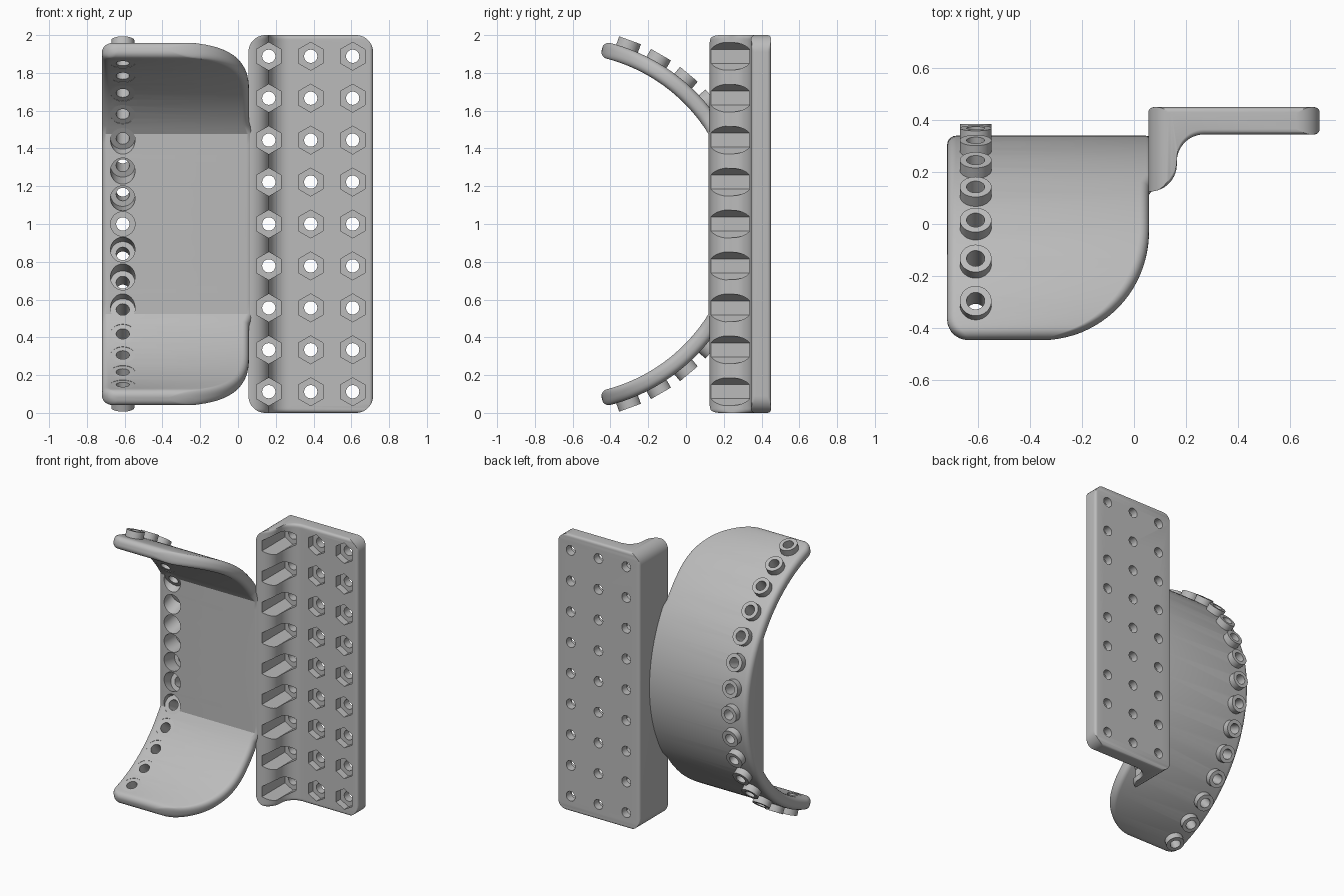
import bpy, bmesh
from math import sin, cos, pi, radians, sqrt, acos
from mathutils import Vector

if "Cube" in bpy.data.objects:
    bpy.data.objects.remove(bpy.data.objects["Cube"], do_unlink=True)

grey = bpy.data.materials.new("plain grey")
grey.use_nodes = True
grey.diffuse_color = (0.5, 0.5, 0.5, 1)
grey.node_tree.nodes["Principled BSDF"].inputs["Base Color"].default_value = (0.5, 0.5, 0.5, 1)


def loft(bm, rings):
    """Skin a list of equal-length closed rings and cap both ends."""
    rows = [[bm.verts.new(p) for p in ring] for ring in rings]
    n = len(rows[0])
    for a, b in zip(rows, rows[1:]):
        for i in range(n):
            j = (i + 1) % n
            bm.faces.new((a[i], a[j], b[j], b[i]))
    bm.faces.new(rows[0])
    bm.faces.new(rows[-1])


def prism(bm, origin, axis, start, end, radius, sides):
    """Straight prism along an axis that is square to x."""
    u = Vector((1, 0, 0))
    v = axis.cross(u)
    turn = [pi / 2 + 2 * pi * k / sides for k in range(sides)]
    loft(bm, [[origin + axis * d + (u * cos(t) + v * sin(t)) * radius for t in turn]
              for d in (start, end)])


def finish(name, bm):
    bmesh.ops.remove_doubles(bm, verts=bm.verts, dist=1e-5)
    bmesh.ops.recalc_face_normals(bm, faces=bm.faces)
    mesh = bpy.data.meshes.new(name)
    bm.to_mesh(mesh)
    bm.free()
    mesh.materials.append(grey)
    ob = bpy.data.objects.new(name, mesh)
    bpy.context.collection.objects.link(ob)
    return ob


def cut(ob, cutters):
    """Subtract the cutters, then shade smooth with sharp edges."""
    bpy.ops.object.select_all(action='DESELECT')
    ob.select_set(True)
    bpy.context.view_layer.objects.active = ob
    for c in cutters:
        mod = ob.modifiers.new("cut", 'BOOLEAN')
        mod.operation = 'DIFFERENCE'
        mod.solver = 'EXACT'
        mod.object = c
        bpy.ops.object.modifier_apply(modifier=mod.name)
    bpy.ops.object.shade_smooth_by_angle(angle=radians(28))


def rounding(s, r):
    """Inset of a quarter-round of radius r at distance s from the edge."""
    return r - sqrt(r * r - (r - s) ** 2) if s < r else 0.0


def arc(cx, cy, r, a0, a1, n):
    return [(cx + r * cos(radians(a0 + (a1 - a0) * k / n)),
             cy + r * sin(radians(a0 + (a1 - a0) * k / n))) for k in range(n + 1)]


# Curved guard: rounded section swept round an x-parallel axis, flat inner back
AXIS_Y, R_OUT, R_IN, FLAT_Y = -0.65, 0.99, 0.905, 0.12
X_LEFT, X_RIGHT, TIP = -0.72, 0.058, radians(77.5)
R_MID = (R_OUT + R_IN) / 2
flat = acos((FLAT_Y - AXIS_Y) / R_IN)


def guard_ring(t):
    a = abs(t)
    s = R_MID * (TIP - a)
    edge = rounding(s, 0.035)
    inner = R_IN if a > flat else (FLAT_Y - AXIS_Y) / cos(a)
    lo, hi = inner + edge, R_OUT - edge
    # outline seen from above: small corner on one side, wide sweep on the other
    depth = max(0.0, AXIS_Y + R_MID * cos(a) - (AXIS_Y + R_MID * cos(TIP)))
    x0 = X_LEFT + rounding(depth, 0.08)
    x1 = X_RIGHT - rounding(depth, 0.42) if a > flat + 1e-4 else 0.08
    f = min(0.035, (hi - lo) * 0.48)
    section = (arc(x1 - f, hi - f, f, 0, 90, 5) + arc(x0 + f, hi - f, f, 90, 180, 5)
               + arc(x0 + f, lo + f, f, 180, 270, 5) + arc(x1 - f, lo + f, f, 270, 360, 5))
    return [Vector((x, AXIS_Y + r * cos(t), 1 + r * sin(t))) for x, r in section]


half = [flat * k / 10 for k in range(1, 11)]
half += [flat + (TIP - flat) * (1 - (1 - k / 28) ** 2) for k in range(1, 29)]
bm = bmesh.new()
loft(bm, [guard_ring(t) for t in [-a for a in reversed(half)] + [0.0] + half])
guard = finish("curved_guard", bm)

# Bosses with their through holes and inner counterbores
boss_bm, hole_bm, bore_bm = bmesh.new(), bmesh.new(), bmesh.new()
pivot = Vector((-0.61, AXIS_Y, 1))
for k in range(-7, 8):
    t = radians(10 * k)
    axis = Vector((0, cos(t), sin(t)))
    prism(boss_bm, pivot, axis, 0.97, 1.035, 0.061, 40)
    prism(hole_bm, pivot, axis, 0.72, 1.1, 0.035, 32)
    prism(bore_bm, pivot, axis, 0.755, R_IN, 0.065, 40)
bosses = finish("guard_bosses", boss_bm)
guard_holes = finish("guard_hole_cutter", hole_bm)
guard_bores = finish("guard_bore_cutter", bore_bm)
cut(guard, [guard_bores, guard_holes])
cut(bosses, [guard_holes])

# Mounting plate: lobed profile stacked in z with rounded corners and rims
LEFT, RIGHT, BACK, FRONT, LOBE = 0.055, 0.715, 0.45, 0.345, 0.105
profile = (arc(LEFT + 0.02, BACK - 0.02, 0.02, 180, 90, 5)
           + arc(RIGHT - 0.02, BACK - 0.02, 0.02, 90, 0, 5)
           + arc(RIGHT - 0.02, FRONT + 0.02, 0.02, 0, -90, 5)
           + arc(0.27, 0.24, LOBE, 90, 180, 12)
           + arc(0.06, 0.23, LOBE, 0, -90, 14)
           + [(LEFT, 0.125)])


def plate_ring(z):
    s = min(z, 2 - z)
    c, rim = rounding(s, 0.09), rounding(s, 0.02)
    lo, hi = LEFT + c, RIGHT - c
    lobe_y = 0.23 - sqrt(LOBE ** 2 - max(0.0, lo - 0.06) ** 2)
    ring = []
    for x, y in profile:
        y = max(y, lobe_y)
        y = y + rim if y < 0.4 else min(y, BACK - rim)
        ring.append(Vector((min(max(x, lo), hi), y, z)))
    return ring


steps = [0.09 * (k / 12) ** 2 for k in range(13)]
bm = bmesh.new()
loft(bm, [plate_ring(z) for z in steps + [2 - s for s in reversed(steps)]])
plate = finish("mounting_plate", bm)

# Grid of bolt holes with hexagonal nut pockets
hole_bm, nut_bm = bmesh.new(), bmesh.new()
for x in (0.163, 0.385, 0.607):
    for row in range(9):
        spot = Vector((x, 0, 1 + 0.222 * (row - 4)))
        prism(hole_bm, spot, Vector((0, 1, 0)), 0.0, 0.6, 0.035, 32)
        prism(nut_bm, spot, Vector((0, 1, 0)), 0.02, 0.395, 0.074, 6)
plate_holes = finish("plate_hole_cutter", hole_bm)
nut_pockets = finish("nut_pocket_cutter", nut_bm)
cut(plate, [nut_pockets, plate_holes])

for helper in (guard_holes, guard_bores, plate_holes, nut_pockets):
    bpy.data.objects.remove(helper, do_unlink=True)
